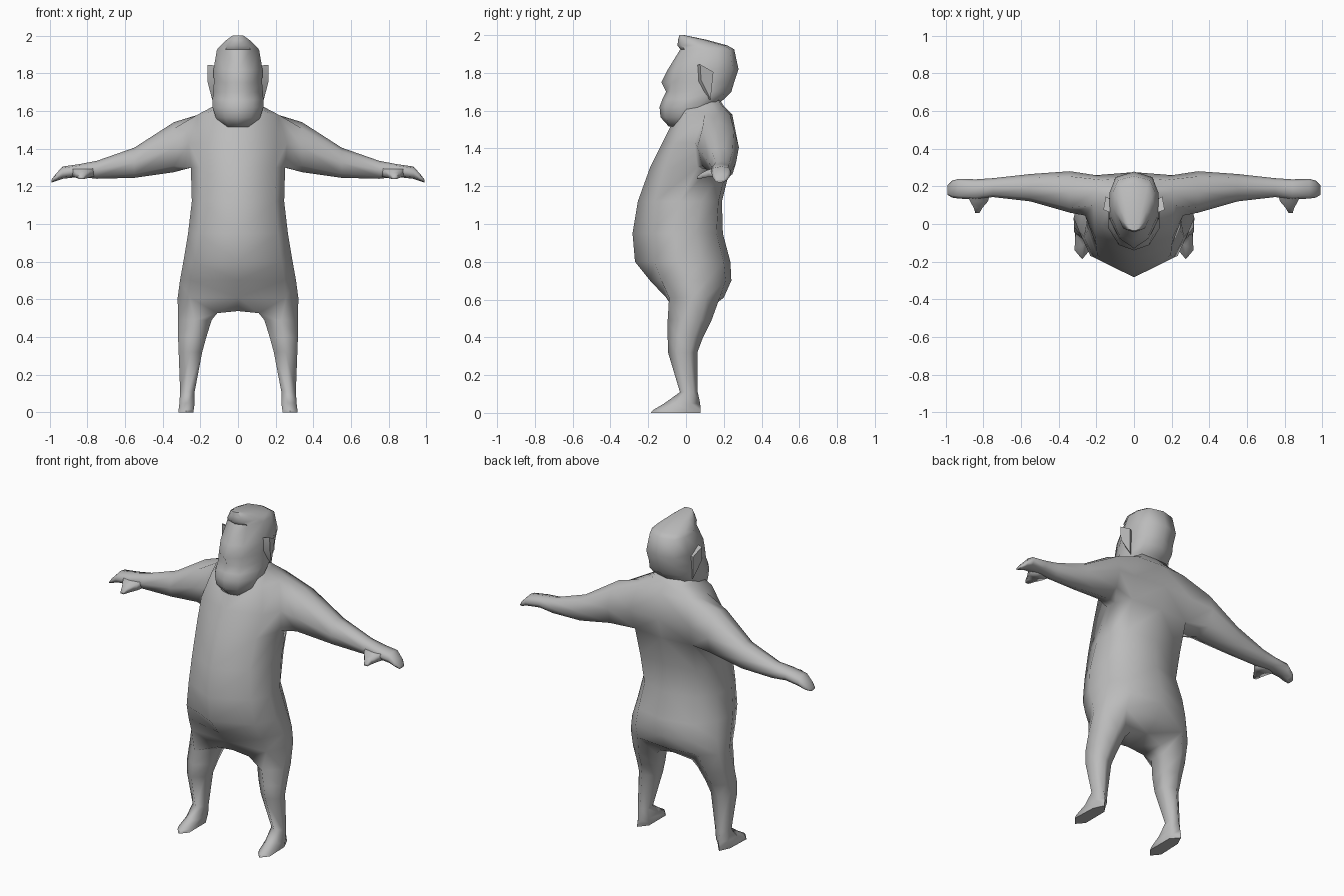
import bpy, bmesh, math

if "Cube" in bpy.data.objects:
    bpy.data.objects.remove(bpy.data.objects["Cube"])

skin = bpy.data.materials.new("plain_grey")
skin.diffuse_color = (0.5, 0.5, 0.5, 1)
skin.use_nodes = True
skin.node_tree.nodes["Principled BSDF"].inputs["Base Color"].default_value = skin.diffuse_color


def finish(bm, name, angle=60):
    """Turn a right-hand half into a mirrored, smooth object."""
    bmesh.ops.recalc_face_normals(bm, faces=bm.faces)
    me = bpy.data.meshes.new(name)
    bm.to_mesh(me)
    bm.free()
    me.materials.append(skin)
    ob = bpy.data.objects.new(name, me)
    bpy.context.collection.objects.link(ob)
    m = ob.modifiers.new("mirror", 'MIRROR')
    m.use_clip = True
    m.merge_threshold = 0.0005
    bpy.ops.object.select_all(action='DESELECT')
    ob.select_set(True)
    bpy.context.view_layer.objects.active = ob
    bpy.ops.object.modifier_apply(modifier="mirror")
    bpy.ops.object.shade_smooth_by_angle(angle=math.radians(angle))
    return ob


def half_ring(bm, z, w, yf, yb, f1, xs, fs):
    """Half outline from front centre to back centre."""
    d = yb - yf
    return [bm.verts.new((x * w, yf + f * d, z))
            for x, f in zip(xs, (0, f1) + fs)]


def strip(bm, a, b, closed=False, skip=()):
    n = len(a)
    for i in range(n if closed else n - 1):
        if i not in skip:
            j = (i + 1) % n
            bm.faces.new((a[i], a[j], b[j], b[i]))


# body: torso, arms and legs in one skin
bm = bmesh.new()
XS, FS = (0, .8, 1, .98, .78, 0), (.5, .75, .96, 1)
HIP_XS, HIP_FS = (0, .8, 1, .94, .64, 0), (.45, .7, .93, 1)
torso = [  # z, half width, front y, back y, front corner depth
    (.61, .32, -.105, .20, .05), (.70, .308, -.19, .24, .14),
    (.80, .29, -.27, .235, .2), (.95, .265, -.283, .195, .22),
    (1.12, .245, -.255, .19, .2), (1.30, .25, -.19, .235, .18),
    (1.43, .26, -.125, .275, .16), (1.58, .215, -.05, .245, .15),
    (1.625, .13, -.03, .2, .15), (1.67, .10, 0, .17, .15)]
R = [half_ring(bm, *t, *((HIP_XS, HIP_FS) if t[0] < 1 else (XS, FS))) for t in torso]
R[5][2].co.y, R[6][2].co.y = .06, .045
for i in range(len(R) - 1):
    strip(bm, R[i], R[i + 1], skip=(2, 3) if i in (5, 6) else ())
bm.faces.new(R[-1])

# arm: rings along x, joined to the shoulder opening
lo, mid, hi = R[5], R[6], R[7]
prev = [lo[2], lo[3], lo[4], mid[4], hi[4], hi[3], hi[2], mid[2]]
arm = [  # x, front y, back y, bottom z, top z
    (.34, .06, .28, 1.275, 1.54), (.55, .12, .265, 1.245, 1.405),
    (.75, .143, .243, 1.24, 1.335), (.84, .13, .237, 1.25, 1.318),
    (.93, .135, .24, 1.24, 1.305), (.965, .14, .23, 1.228, 1.268),
    (.99, .155, .205, 1.22, 1.235)]
OCT = [(-.75, -.75), (0, -1), (.75, -.75), (1, 0),
       (.75, .75), (0, 1), (-.75, .75), (-1, 0)]
for x, yf, yb, zb, zt in arm:
    ring = [bm.verts.new((x, (yf + yb) / 2 + u * (yb - yf) / 2,
                          (zb + zt) / 2 + v * (zt - zb) / 2)) for u, v in OCT]
    strip(bm, prev, ring, True)
    prev = ring
bm.faces.new(prev)

# crotch
base = R[0]
mf, cf, cb, mb = [bm.verts.new(c) for c in
                  ((0, -.05, .538), (.11, -.05, .527), (.11, .10, .527), (0, .12, .55))]
bm.faces.new((base[0], base[1], cf, mf))
bm.faces.new((mf, cf, cb, mb))
bm.faces.new((mb, cb, base[4], base[5]))

# leg and foot: rings downwards
prev = [base[1], base[2], base[3], base[4], cb, cf]
leg = [  # z, inner x, outer x, front y, back y, side depth
    (.49, .14, .319, -.097, .135, .35), (.40, .168, .318, -.097, .09, .3),
    (.32, .19, .315, -.095, .06, .3), (.11, .23, .307, -.032, .062, .3),
    (.05, .23, .311, -.115, .075, .3), (.015, .235, .315, -.175, .077, .18),
    (0, .235, .315, -.187, .077, .18)]
for z, xi, xo, yf, yb, f in leg:
    d, w = yb - yf, xo - xi
    xb = .5 if z > .35 else .55
    ring = [bm.verts.new((xi + s * w, yf + t * d, z)) for s, t in
            ((.5, 0), (1, f), (.93, .75), (xb, 1), (0, .8), (0, f))]
    strip(bm, prev, ring, True)
    prev = ring
bm.faces.new(prev)
finish(bm, "body", 85)

# head: jaw, face and hair
bm = bmesh.new()
XS, FS = (0, .6, 1, 1, .75, 0), (.4, .7, .92, 1)
head = [
    (1.515, .08, -.09, .04, .1), (1.565, .118, -.135, .12, .1),
    (1.62, .135, -.14, .15, .1), (1.66, .135, -.125, .20, .08),
    (1.70, .132, -.105, .24, .07), (1.75, .128, -.13, .255, .14),
    (1.82, .13, -.095, .278, .1), (1.925, .112, -.03, .255, .08),
    (1.945, .095, -.045, .22, .08), (1.975, .063, -.042, .11, .08),
    (2.0, .028, -.035, -.01, .1)]
H = [half_ring(bm, *t, XS, FS) for t in head]
for a, b in zip(H, H[1:]):
    strip(bm, a, b)
bm.faces.new(H[0])
bm.faces.new(H[-1])
finish(bm, "head")

# ears: wedges flaring out of the side of the head
bm = bmesh.new()
ear = [(.075, 1.845, .163), (.145, 1.805, .15), (.13, 1.66, .137), (.08, 1.76, .163)]
inner = [bm.verts.new((.11, y - .02, z - .005)) for y, z, x in ear]
outer = [bm.verts.new((x, y, z)) for y, z, x in ear]
strip(bm, inner, outer, True)
bm.faces.new(inner)
bm.faces.new(outer)
finish(bm, "ears", 30)

# thumbs: short tapered prongs at the front of each hand
bm = bmesh.new()
prev = None
for y, x0, x1, z0, z1 in ((.17, .76, .89, 1.252, 1.30), (.12, .775, .87, 1.25, 1.288),
                          (.085, .805, .85, 1.242, 1.272), (.058, .82, .842, 1.238, 1.25)):
    ring = [bm.verts.new(c) for c in
            ((x0, y, z0), (x1, y, z0), (x1, y, z1), (x0, y, z1))]
    if prev:
        strip(bm, prev, ring, True)
    else:
        bm.faces.new(ring)
    prev = ring
bm.faces.new(prev)
finish(bm, "thumbs", 95)
